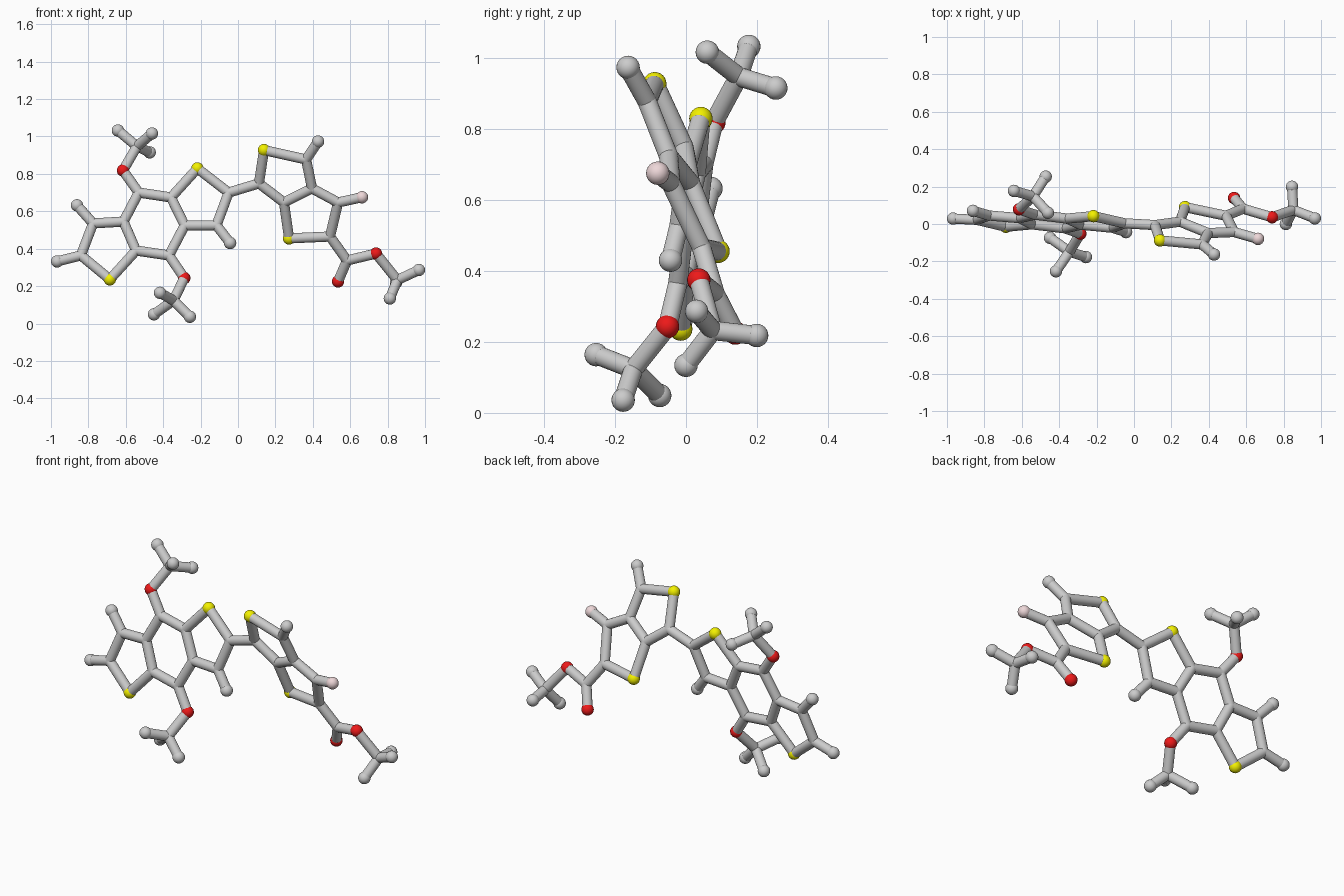
import bpy
from mathutils import Vector

if "Cube" in bpy.data.objects:
    bpy.data.objects.remove(bpy.data.objects["Cube"])

BALL, TUBE = 0.033, 0.027


def material(name, color):
    m = bpy.data.materials.new(name)
    m.diffuse_color = color
    m.use_nodes = True
    m.node_tree.nodes["Principled BSDF"].inputs["Base Color"].default_value = m.diffuse_color
    return m


YELLOW = material("yellow", (0.9, 0.88, 0.0, 1))
RED = material("red", (0.85, 0.01, 0.01, 1))
PINK = material("pale_pink", (0.85, 0.68, 0.69, 1))
COLORS = {"s": ("sulfur_ball", YELLOW), "o": ("oxygen_ball", RED), "f": ("fluorine_ball", PINK),
          "e": ("end_ball", None), "c": ("joint", None)}


def finish(name, mat=None):
    ob = bpy.context.object
    ob.name = name
    if mat:
        ob.data.materials.append(mat)
    bpy.ops.object.shade_smooth_by_angle()


def ball(kind, p):
    name, mat = COLORS[kind]
    bpy.ops.mesh.primitive_uv_sphere_add(segments=24, ring_count=12, location=p,
                                         radius=TUBE if kind == "c" else BALL)
    finish(name, mat)


def bond(p, q):
    d = q - p
    bpy.ops.mesh.primitive_cylinder_add(vertices=24, radius=TUBE, depth=d.length, location=(p + q) / 2,
                                        rotation=d.to_track_quat('Z', 'Y').to_euler())
    finish("bond")


# Each flat ring system is drawn in x, z and laid on its tilted plane
def left_plane(x, z):
    return Vector((x, -0.1216 - 0.0966 * x + 0.172 * z, z))


def right_plane(x, z):
    return Vector((x, 0.3386 - 0.1914 * x - 0.4314 * z, z))


# Left fused rings: first letter of each name gives the kind of ball
left = {"s1": (-.685, .236), "c1": (-.84, .364), "e1": (-.967, .332), "c2": (-.775, .535),
        "e2": (-.861, .632), "c3": (-.612, .545), "c4": (-.545, .39), "c5": (-.531, .70),
        "o1": (-.615, .818), "c6": (-.358, .674), "c7": (-.285, .524), "c8": (-.369, .364),
        "o2": (-.287, .243), "s2": (-.217, .829), "c9": (-.05, .70), "c10": (-.115, .525),
        "e3": (-.042, .43)}
# Right fused rings with the ester arm
right = {"c11": (.112, .749), "s3": (.139, .927), "c12": (.364, .877), "e4": (.428, .973),
         "c13": (.396, .722), "c14": (.246, .647), "s4": (.273, .455), "c15": (.492, .465),
         "c16": (.535, .647), "f1": (.663, .675), "c17": (.583, .337), "o3": (.535, .225),
         "o4": (.738, .374), "c18": (.852, .232)}
# Three-pronged end groups
tips = {"c19": (-.54, .148, .947), "e5": (-.642, .177, 1.032), "e6": (-.46, .06, 1.016),
        "e7": (-.472, .253, .915), "c20": (-.345, -.148, .123), "e8": (-.417, -.253, .164),
        "e9": (-.257, -.177, .036), "e10": (-.449, -.074, .049), "e11": (.967, .03, .286),
        "e12": (.812, 0, .134), "e13": (.845, .199, .218)}

atoms = {k: left_plane(*v) for k, v in left.items()}
atoms.update({k: right_plane(*v) for k, v in right.items()})
atoms.update({k: Vector(v) for k, v in tips.items()})

# Chains of bonds
chains = """s1 c1 c2 c3 c4 s1
c3 c5 c6 c7 c8 c4
c6 s2 c9 c10 c7
c1 e1
c2 e2
c10 e3
c5 o1 c19 e5
e6 c19 e7
c8 o2 c20 e8
e9 c20 e10
c9 c11 s3 c12 c13 c14 c11
c12 e4
c14 s4 c15 c16 c13
c16 f1
c15 c17 o3
c17 o4 c18 e11
e12 c18 e13"""

for k, p in atoms.items():
    ball(k[0], p)
for chain in chains.splitlines():
    names = chain.split()
    for a, b in zip(names, names[1:]):
        bond(atoms[a], atoms[b])
